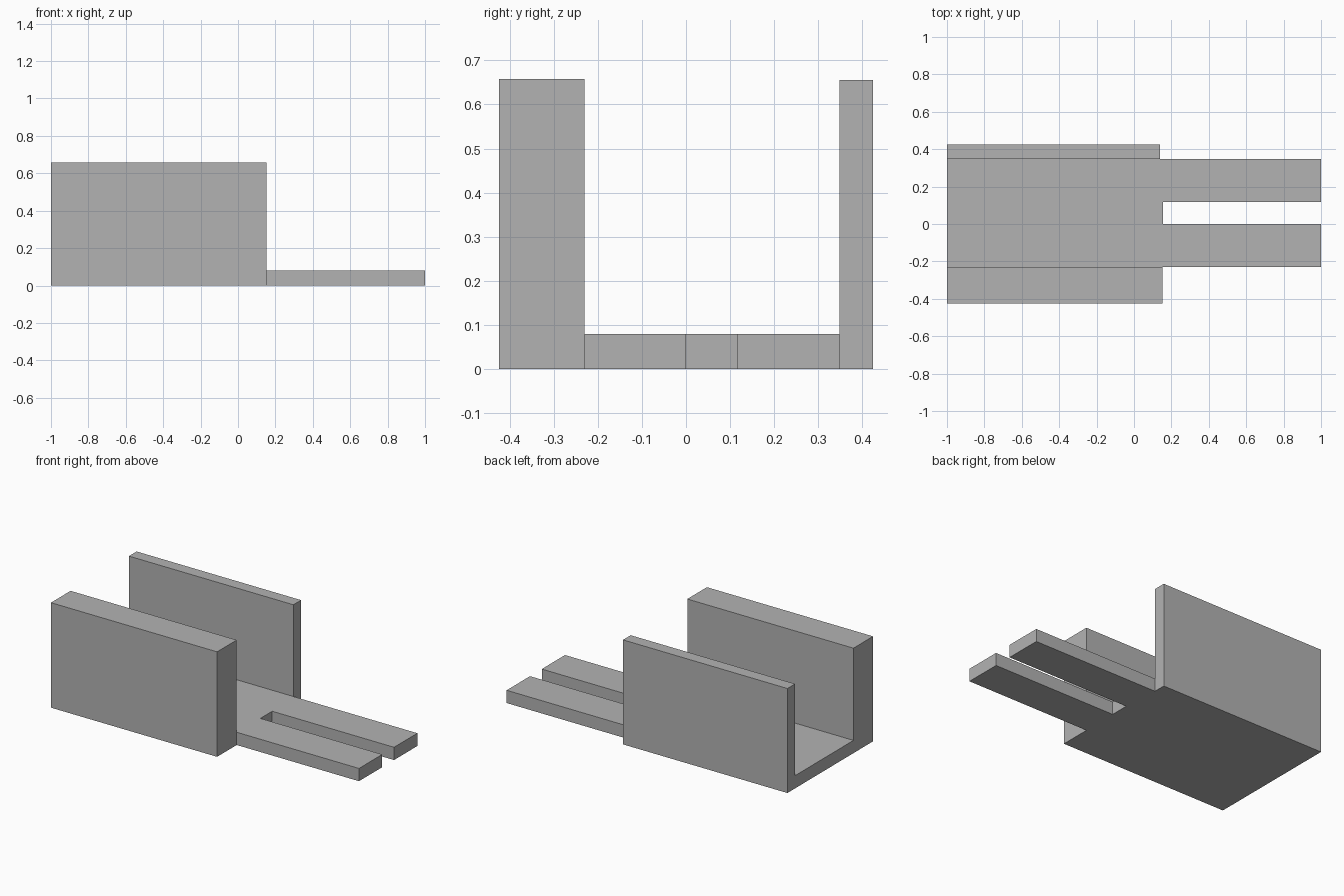
import bpy
import bmesh

cube = bpy.data.objects.get("Cube")
if cube:
    bpy.data.objects.remove(cube, do_unlink=True)

# Single grey material
grey = bpy.data.materials.new("plain_grey")
grey.use_nodes = True
colour = (0.45, 0.45, 0.45, 1)
grey.diffuse_color = colour
grey.node_tree.nodes["Principled BSDF"].inputs["Base Color"].default_value = colour


def extrude_outline(name, outline, height):
    """Raise a flat plan outline from the floor to the given height."""
    bm = bmesh.new()
    face = bm.faces.new([bm.verts.new((x, y, 0)) for x, y in outline])
    raised = bmesh.ops.extrude_face_region(bm, geom=[face])["geom"]
    verts = [v for v in raised if isinstance(v, bmesh.types.BMVert)]
    bmesh.ops.translate(bm, verts=verts, vec=(0, 0, height))
    bmesh.ops.recalc_face_normals(bm, faces=bm.faces)
    mesh = bpy.data.meshes.new(name)
    bm.to_mesh(mesh)
    bm.free()
    mesh.materials.append(grey)
    obj = bpy.data.objects.new(name, mesh)
    bpy.context.collection.objects.link(obj)
    return obj


def rectangle(x0, x1, y0, y1):
    return [(x0, y0), (x1, y0), (x1, y1), (x0, y1)]


back_end, tip = -1, 1
front_inner, back_inner = -0.23, 0.348
slot_start, slot_front, slot_back = 0.155, 0, 0.117

# Floor plate with two prongs divided by an open slot
extrude_outline("floor_plate", [
    (back_end, front_inner), (tip, front_inner),
    (tip, slot_front), (slot_start, slot_front),
    (slot_start, slot_back), (tip, slot_back),
    (tip, back_inner), (back_end, back_inner)], 0.08)

# Thick front wall and thin, slightly shorter back wall
extrude_outline("front_wall", rectangle(back_end, 0.152, -0.424, front_inner), 0.658)
extrude_outline("back_wall", rectangle(back_end, 0.14, back_inner, 0.424), 0.655)
